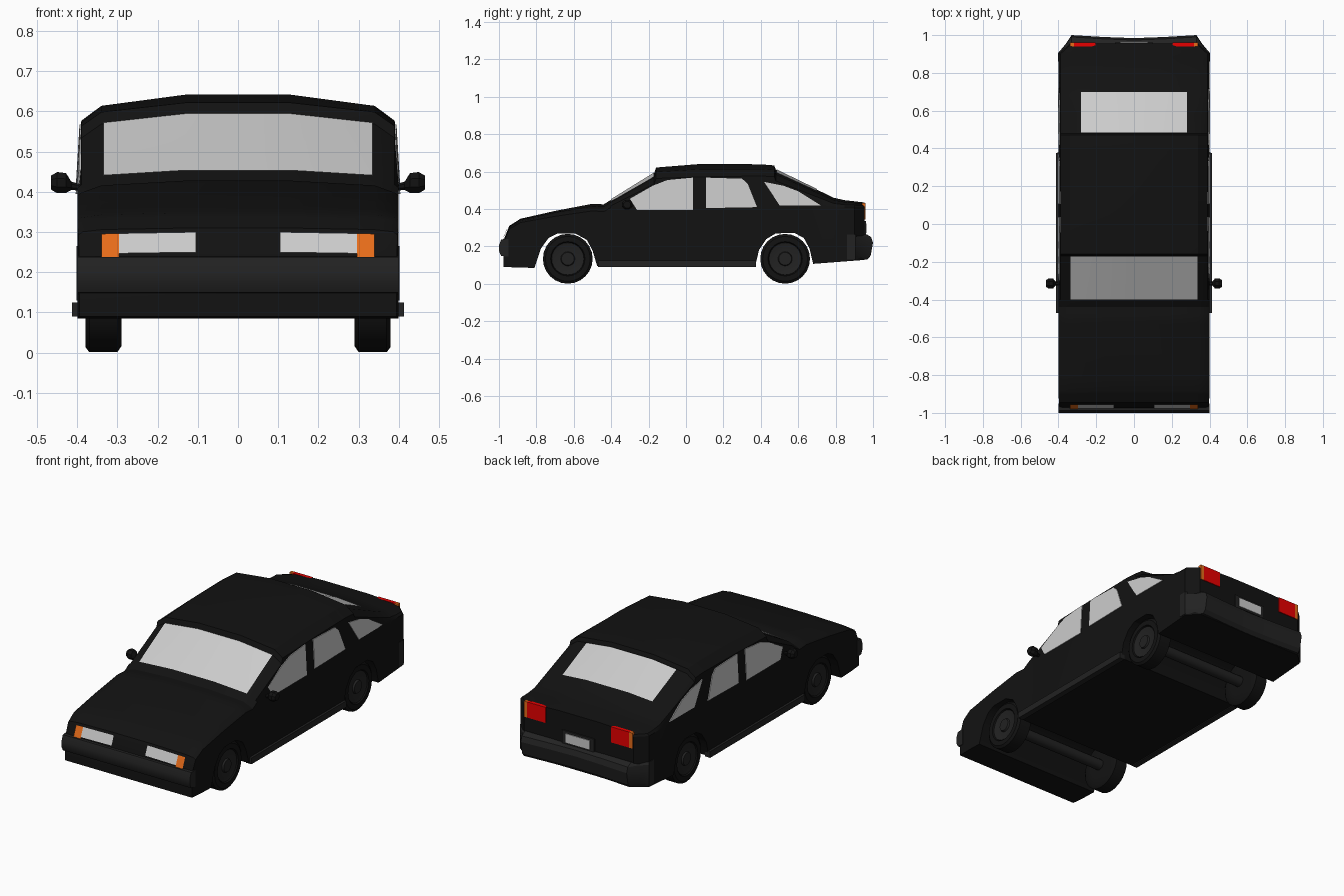
import bpy, bmesh
from math import sin, cos, pi, radians

if "Cube" in bpy.data.objects:
    bpy.data.objects.remove(bpy.data.objects["Cube"])


def material(name, rgb):
    m = bpy.data.materials.new(name)
    m.diffuse_color = (*rgb, 1)
    m.use_nodes = True
    m.node_tree.nodes["Principled BSDF"].inputs["Base Color"].default_value = m.diffuse_color
    return m


BLACK = material("black_paint", (0.006, 0.006, 0.006))
TRIM = material("dark_trim", (0.016, 0.016, 0.016))
GLASS = material("pale_glass", (0.8, 0.8, 0.8))
ORANGE = material("orange_lens", (0.8, 0.15, 0.01))
RED = material("red_lens", (0.8, 0.0, 0.0))


def finish(name, bm, mat, angle=28):
    bmesh.ops.recalc_face_normals(bm, faces=bm.faces)
    me = bpy.data.meshes.new(name)
    bm.to_mesh(me)
    bm.free()
    me.materials.append(mat)
    for p in me.polygons:
        p.use_smooth = True
    me.set_sharp_from_angle(angle=radians(angle))
    ob = bpy.data.objects.new(name, me)
    bpy.context.collection.objects.link(ob)
    return ob


def loft(name, rings, mat, angle=28):
    """Skin closed rings of equal length and cap both ends."""
    bm = bmesh.new()
    vs = [[bm.verts.new(p) for p in r] for r in rings]
    n = len(vs[0])
    for a, b in zip(vs, vs[1:]):
        for i in range(n):
            bm.faces.new((a[i], a[(i + 1) % n], b[(i + 1) % n], b[i]))
    bm.faces.new(vs[0])
    bm.faces.new(vs[-1])
    return finish(name, bm, mat, angle)


def box(name, x0, x1, y0, y1, z0, z1, mat):
    ring = lambda y: [(x0, y, z0), (x1, y, z0), (x1, y, z1), (x0, y, z1)]
    return loft(name, [ring(y0), ring(y1)], mat)


def lathe_x(name, profile, y, z, mat, n=24):
    """Revolve (x, radius) pairs round an axle along x."""
    return loft(name, [[(x, y + r * cos(2 * pi * i / n), z + r * sin(2 * pi * i / n))
                        for i in range(n)] for x, r in profile], mat, 35)


def interp(table, y):
    if y <= table[0][0]:
        return table[0][1]
    for (a, p), (b, q) in zip(table, table[1:]):
        if y <= b:
            return p + (q - p) * (y - a) / (b - a)
    return table[-1][1]


# Side profiles along y: centre top, underside with wheel arches, crown drop, half width
TOP = [(-.975, .235), (-.945, .31), (-.885, .348), (-.70, .39), (-.50, .428), (-.44, .425),
       (-.17, .592), (-.16, .622), (.09, .642), (.40, .639), (.472, .633), (.48, .61),
       (.79, .46), (.85, .447), (.955, .435)]
BOTTOM = [(-.975, .09), (-.81, .085), (-.775, .19), (-.735, .245), (-.69, .268), (-.59, .268),
          (-.53, .235), (-.50, .18), (-.475, .095), (.37, .095), (.39, .18), (.43, .24),
          (.48, .27), (.58, .272), (.63, .245), (.66, .19), (.68, .107), (.955, .128)]
CROWN = [(-.975, .008), (-.50, .03), (-.40, .032), (-.17, .058), (.09, .07), (.48, .06),
         (.79, .03), (.955, .015)]
WIDTH = [(-.975, .395), (-.90, .40), (.90, .40), (.955, .34)]


def section(y):
    t, b, c, w = (interp(k, y) for k in (TOP, BOTTOM, CROWN, WIDTH))
    belt = min(.41, t - c - .008)
    half = [(w, b), (w, belt), (w - .01, t - c), (w - .06, t - .4 * c), (.13, t)]
    return half


def top_z(x, y):
    s = section(y)
    return interp([(p[0], p[1]) for p in reversed(s[2:])], abs(x))


def side_x(y, z):
    s = section(y)
    return interp([(s[1][1], s[1][0]), (s[2][1], s[2][0])], z)


# Body shell, lofted from nose to tail
stations = sorted({y for k in (TOP, BOTTOM, CROWN, WIDTH) for y, _ in k})
rings = []
for y in stations:
    h = section(y)
    rings.append([(x, y, z) for x, z in h] + [(-x, y, z) for x, z in reversed(h)])
loft("body_shell", rings, BLACK)


# Panels that follow the upper body surface
def top_panel(name, xs, ys, mat, dy=0.0, dz=.004):
    bm = bmesh.new()
    g = [[bm.verts.new((x, y + dy, top_z(x, y) + dz)) for x in xs] for y in ys]
    for a, b in zip(g, g[1:]):
        for i in range(len(xs) - 1):
            bm.faces.new((a[i], a[i + 1], b[i + 1], b[i]))
    ob = finish(name, bm, mat)
    if ob.data.polygons[0].normal.z < 0:
        ob.data.flip_normals()
    return ob


top_panel("windscreen", (-.335, -.13, 0, .13, .335), (-.40, -.28, -.172), GLASS)
top_panel("rear_window", (-.28, -.13, 0, .13, .28), (.485, .59, .70), GLASS)

# Side window outlines (y, z)
WINDOWS = {
    "front_side_window": [(-.30, .455), (-.177, .525), (-.10, .555), (.037, .568), (.037, .395), (-.262, .395)],
    "rear_side_window": [(.107, .568), (.30, .562), (.33, .535), (.38, .41), (.107, .405)],
    "quarter_window": [(.418, .545), (.52, .525), (.60, .495), (.72, .42), (.50, .42)],
}

# Wheel profiles (x, radius)
TYRE = [(.29, .08), (.29, .118), (.30, .133), (.37, .133), (.38, .12), (.38, .092), (.366, .086)]
HUB = [(.36, .088), (.374, .086), (.368, .06), (.368, .038), (.378, .034), (.378, .02)]
WHEELS = {"front": -.632, "rear": .53}

for s, side in ((1, "left"), (-1, "right")):
    for name, pts in WINDOWS.items():
        loft(f"{name}_{side}", [[(s * (side_x(y, z) + d), y, z) for y, z in pts]
                                for d in (-.006, .004)], GLASS)
    for end, y in WHEELS.items():
        lathe_x(f"{end}_tyre_{side}", [(s * x, r) for x, r in TYRE], y, .134, BLACK)
        lathe_x(f"{end}_hub_{side}", [(s * x, r) for x, r in HUB], y, .134, TRIM)

    # Sill skirt
    box(f"sill_skirt_{side}", s * .38, s * .413, -.47, .375, .09, .125, TRIM)

    # Door mirror: thin stem flaring into a pod
    mirror = [(.385, .008, .41), (.415, .012, .415), (.428, .028, .422), (.45, .03, .423), (.465, .02, .423)]
    loft(f"door_mirror_{side}",
         [[(s * x, -.315 + r * cos(pi * (i + .5) / 4), z + .95 * r * sin(pi * (i + .5) / 4))
           for i in range(8)] for x, r, z in mirror], BLACK)

    # Headlamp and indicator on the sloping nose
    for name, a, b, y0, mat in (("headlamp", .105, .296, -.97, GLASS),
                                ("front_indicator", .296, .34, -.975, ORANGE)):
        xs = sorted((s * a, s * .13, s * b)) if a < .13 else sorted((s * a, s * b))
        top_panel(f"{name}_{side}", xs, (y0, -.95), mat, dy=-.006, dz=.002)

    # Tail lamp with orange outer edge
    box(f"tail_lamp_{side}", s * .205, s * .318, .94, .96, .345, .433, RED)
    box(f"rear_indicator_{side}", s * .318, s * .338, .94, .96, .345, .433, ORANGE)

# Axles
for end, y in WHEELS.items():
    lathe_x(f"{end}_axle", [(-.30, .03), (.30, .03)], y, .134, TRIM, 12)

# Front bumper
BUMPER = [(-.95, .145), (-.988, .15), (-1.0, .175), (-1.0, .205), (-.988, .238), (-.95, .24)]
loft("front_bumper", [[(x, y, z) for y, z in BUMPER] for x in (-.40, .40)], TRIM)

# Rear bumper, with a slightly hollow back edge seen from above
PLAN = [(.402, .86), (.402, .905), (.36, .955), (.33, 1.0), (.16, .99), (0, .984)]
PLAN += [(-x, y) for x, y in reversed(PLAN[:-1])]
loft("rear_bumper", [[(x, y - (d if y > .94 else 0), z) for x, y in PLAN]
                     for z, d in ((.13, .03), (.15, .013), (.22, 0), (.25, .01), (.265, .035))], TRIM)

# Number plate in a dark frame
box("plate_frame", -.10, .10, .94, .962, .262, .335, TRIM)
box("blank_plate", -.075, .075, .95, .966, .272, .322, GLASS)
